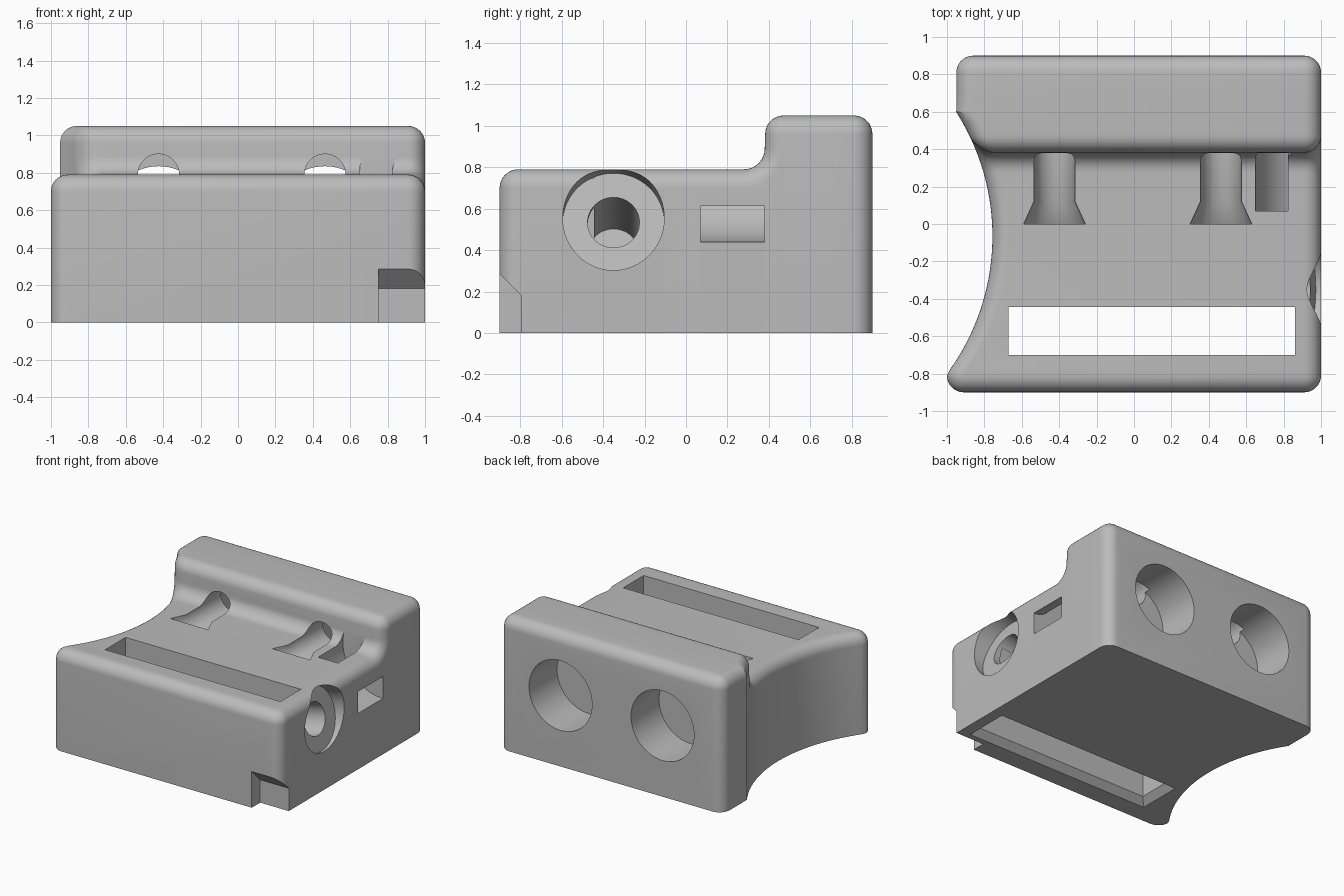
import bpy, bmesh
from math import sin, cos, pi, radians, sqrt
from mathutils import Vector

cube = bpy.data.objects.get("Cube")
if cube:
    bpy.data.objects.remove(cube, do_unlink=True)

R = 0.09      # edge rounding
STEPS = 8     # segments per rounded edge

grey = bpy.data.materials.new("plain_grey")
grey.use_nodes = True
colour = (0.5, 0.5, 0.5, 1)
grey.diffuse_color = colour
grey.node_tree.nodes["Principled BSDF"].inputs["Base Color"].default_value = colour


def make_object(name, bm):
    bmesh.ops.remove_doubles(bm, verts=bm.verts, dist=1e-4)
    bmesh.ops.recalc_face_normals(bm, faces=bm.faces)
    mesh = bpy.data.meshes.new(name)
    bm.to_mesh(mesh)
    bm.free()
    mesh.materials.append(grey)
    obj = bpy.data.objects.new(name, mesh)
    bpy.context.collection.objects.link(obj)
    return obj


def loft(name, rings):
    """Closed solid through a series of equal-length rings."""
    bm = bmesh.new()
    rows = [[bm.verts.new(p) for p in ring] for ring in rings]
    n = len(rows[0])
    for a, b in zip(rows, rows[1:]):
        for i in range(n):
            j = (i + 1) % n
            bm.faces.new((a[i], a[j], b[j], b[i]))
    bm.faces.new(rows[0])
    bm.faces.new(rows[-1])
    return make_object(name, bm)


def turned(name, start, axis, stations, n=64):
    """Round solid; stations are (distance along axis, radius)."""
    axis = Vector(axis).normalized()
    u = axis.orthogonal().normalized()
    v = axis.cross(u)
    angles = [2 * pi * i / n for i in range(n)]
    return loft(name, [[Vector(start) + axis * s + (u * cos(a) + v * sin(a)) * r
                        for a in angles] for s, r in stations])


def arc(cy, cz, r, a0, a1):
    """Side profile arc as (point y, z, normal y, z); negative r is concave."""
    out = []
    for i in range(STEPS + 1):
        a = radians(a0 + (a1 - a0) * i / STEPS)
        out.append((cy + r * cos(a), cz + r * sin(a), cos(a), sin(a)))
    return out


def scooped_side(y):
    """x of the hollow side wall."""
    if y > 0.6:
        return -0.95
    if y < -0.8:
        return -1.0
    return -1.992 + sqrt(1.235 ** 2 - (y + 0.065) ** 2)


# Stepped side profile from front to back
profile = arc(-0.81, 0.70, R, 180, 90)
profile += [(-0.78 + 0.04 * i, 0.79, 0, 1) for i in range(27)]
profile += arc(0.28, 0.89, -0.1, 90, 180)
profile += arc(0.472, 0.96, R, 180, 90)
profile += [(y, 1.05, 0, 1) for y in (0.5, 0.55, 0.6, 0.605, 0.7)]
profile += arc(0.81, 0.96, R, 90, 0)

# Body: the profile swept across x, shrinking at both sides to round the edges
bm = bmesh.new()
thetas = [pi / 2 * i / STEPS for i in range(STEPS + 1)]
sections = [(t, True) for t in reversed(thetas)] + [(t, False) for t in thetas]
tops, bottoms = [], []
for t, scooped in sections:
    inset, dx = R * (1 - cos(t)), R * (1 - sin(t))
    top, bottom = [], []
    for y, z, ny, nz in profile:
        y, z = y - ny * inset, z - nz * inset
        x = scooped_side(y) + dx if scooped else 1 - dx
        top.append(bm.verts.new((x, y, z)))
        bottom.append(bm.verts.new((x, y, 0)))
    tops.append(top)
    bottoms.append(bottom)
last = len(profile) - 1
for k in range(len(sections) - 1):
    for grid in (tops, bottoms):
        for i in range(last):
            bm.faces.new((grid[k][i], grid[k][i + 1], grid[k + 1][i + 1], grid[k + 1][i]))
    for i in (0, last):
        bm.faces.new((tops[k][i], tops[k + 1][i], bottoms[k + 1][i], bottoms[k][i]))
for k in (0, -1):
    for i in range(last):
        bm.faces.new((tops[k][i], tops[k][i + 1], bottoms[k][i + 1], bottoms[k][i]))
body = make_object("body", bm)

cutters = []

# Long through slot with a chamfered mouth underneath
def slot_ring(z, g):
    x0, x1, y0, y1 = -0.67 - g, 0.86 + g, -0.70 - g, -0.445 + g
    return [(x0, y0, z), (x1, y0, z), (x1, y1, z), (x0, y1, z)]

cutters.append(loft("slot_cutter", [slot_ring(-0.01, 0.06), slot_ring(0.05, 0), slot_ring(1.2, 0)]))

# Two wide bores in the back, each with a narrow channel opening on the step
for x in (-0.425, 0.465):
    cutters.append(turned("back_bore_cutter", (x, 1, 0.56), (0, -1, 0), [(0, 0.275), (0.45, 0.275)]))
    cutters.append(turned("channel_cutter", (x, 0.6, 0.79), (0, -1, 0),
                          [(0, 0.11), (0.48, 0.11), (0.6, 0.165)]))

# Tilted counterbored screw hole in the side
tilt = radians(14)
cutters.append(turned("screw_hole_cutter", (1, -0.35, 0.555), (-cos(tilt), 0, -sin(tilt)),
                      [(-0.3, 0.245), (0.09, 0.245), (0.09, 0.125), (0.72, 0.125)]))

# Curved strap passage from the side up to the step
sweep = [radians(75 + 210 * i / 48) for i in range(49)]
outline = [(1 + 0.35 * cos(a), 0.79 + 0.35 * sin(a)) for a in sweep]
outline += [(1 + 0.177 * cos(a), 0.79 + 0.177 * sin(a)) for a in reversed(sweep)]
cutters.append(loft("strap_cutter", [[(x, y, z) for x, z in outline] for y in (0.07, 0.379)]))

# Sloped notch in the bottom front corner
notch = [(-1, -0.1), (-0.795, -0.1), (-0.795, 0.18), (-0.9, 0.285), (-1, 0.385)]
cutters.append(loft("notch_cutter", [[(x, y, z) for y, z in notch] for x in (0.75, 1.2)]))

# Cut every opening, then discard the cutters
bpy.ops.object.select_all(action='DESELECT')
body.select_set(True)
bpy.context.view_layer.objects.active = body
for cutter in cutters:
    cutter.hide_render = True
    mod = body.modifiers.new(cutter.name, 'BOOLEAN')
    mod.operation = 'DIFFERENCE'
    mod.solver = 'EXACT'
    mod.object = cutter
    bpy.ops.object.modifier_apply(modifier=mod.name)
    bpy.data.objects.remove(cutter, do_unlink=True)
bpy.ops.object.shade_smooth_by_angle(angle=radians(28))
